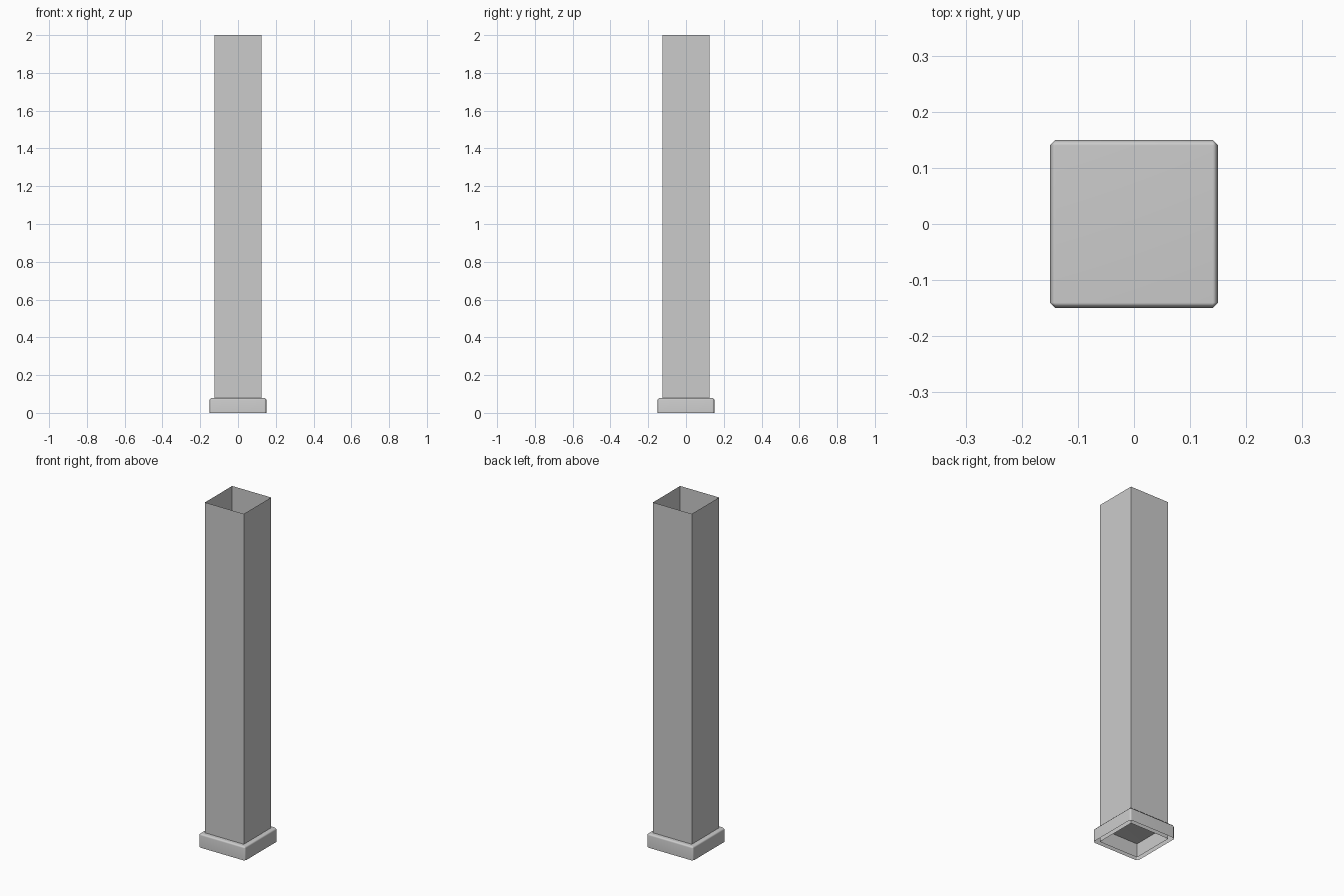
import bpy
import bmesh
import math
from mathutils import Matrix

if "Cube" in bpy.data.objects:
    bpy.data.objects.remove(bpy.data.objects["Cube"])


def square_shell(name, width, z0, z1, remove_top, bevel=0.0):
    """Square box shell with an open bottom and, optionally, an open top."""
    bm = bmesh.new()
    size = Matrix.Diagonal((width, width, z1 - z0, 1))
    bmesh.ops.create_cube(bm, size=1.0,
                          matrix=Matrix.Translation((0, 0, (z0 + z1) / 2)) @ size)
    bm.normal_update()
    caps = [f for f in bm.faces
            if f.normal.z < -0.9 or (remove_top and f.normal.z > 0.9)]
    bmesh.ops.delete(bm, geom=caps, context='FACES_ONLY')
    if bevel:
        edges = [e for e in bm.edges if not e.is_boundary]
        bmesh.ops.bevel(bm, geom=edges, offset=bevel, segments=1,
                        affect='EDGES', profile=0.5)
    mesh = bpy.data.meshes.new(name)
    bm.to_mesh(mesh)
    bm.free()
    obj = bpy.data.objects.new(name, mesh)
    bpy.context.collection.objects.link(obj)
    return obj


# Hollow square shaft, open at both ends
shaft = square_shell("shaft", 0.25, 0.0, 2.0, remove_top=True)

# Chamfered base collar, open underneath
base = square_shell("base", 0.30, 0.0, 0.08, remove_top=False, bevel=0.01)

# Soft shading across the base chamfers, broad faces kept flat
bpy.ops.object.select_all(action='DESELECT')
base.select_set(True)
bpy.context.view_layer.objects.active = base
bpy.ops.object.shade_smooth_by_angle(angle=math.radians(60))
base.modifiers.new("face_weighting", 'WEIGHTED_NORMAL').keep_sharp = True
